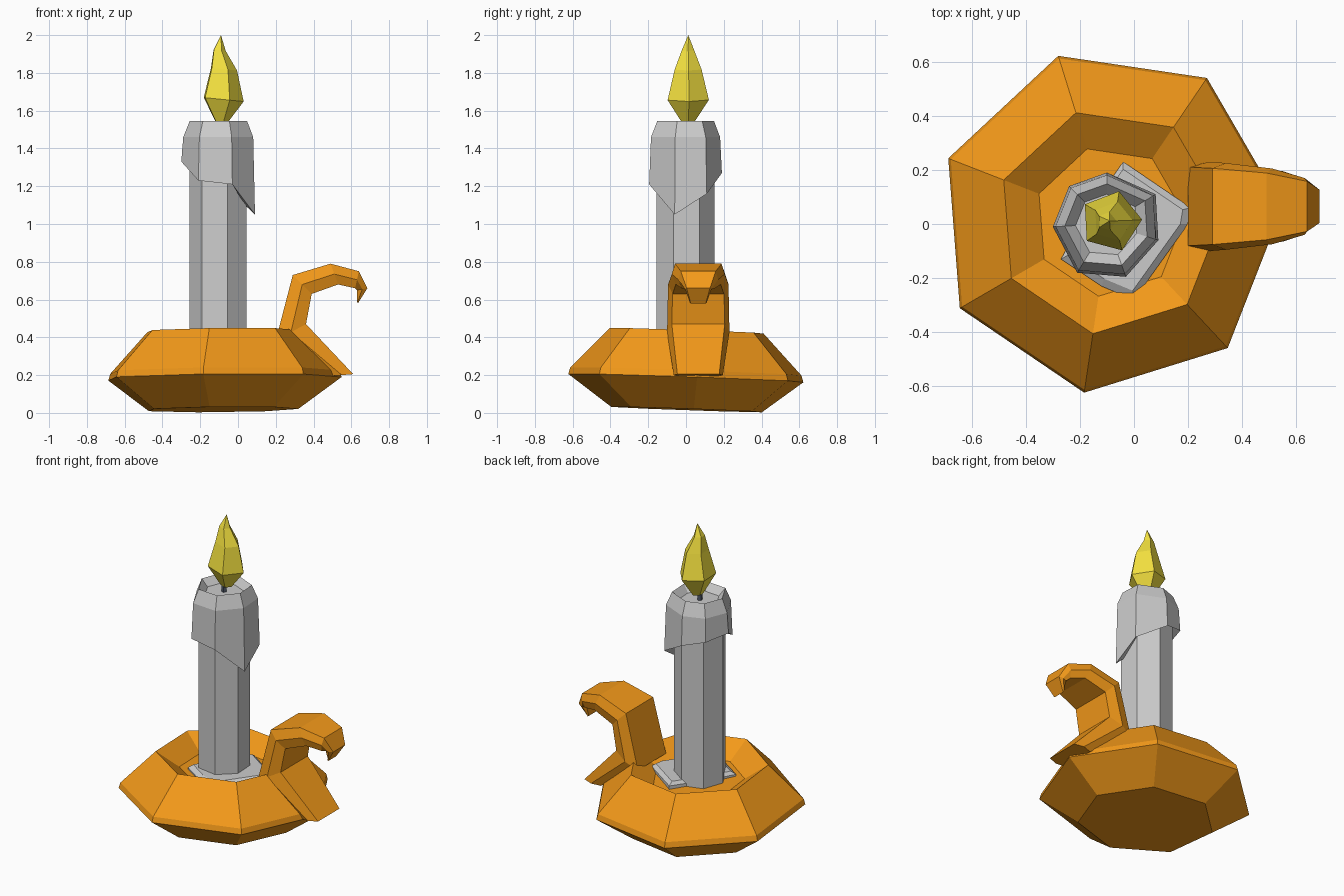
import bpy, bmesh
from math import cos, sin, radians, tau

if "Cube" in bpy.data.objects:
    bpy.data.objects.remove(bpy.data.objects["Cube"])


def material(name, rgb):
    m = bpy.data.materials.new(name)
    m.diffuse_color = (*rgb, 1)
    m.use_nodes = True
    m.node_tree.nodes["Principled BSDF"].inputs["Base Color"].default_value = m.diffuse_color
    return m


def loft(name, rings, mat=None):
    """Skin equal-length rings of points into a closed solid with end caps."""
    bm = bmesh.new()
    loops = [[bm.verts.new(p) for p in ring] for ring in rings]
    n = len(loops[0])
    for a, b in zip(loops, loops[1:]):
        for i in range(n):
            j = (i + 1) % n
            bm.faces.new((a[i], a[j], b[j], b[i]))
    bm.faces.new(loops[0][::-1])
    bm.faces.new(loops[-1])
    bmesh.ops.remove_doubles(bm, verts=bm.verts, dist=0.0005)
    bmesh.ops.recalc_face_normals(bm, faces=bm.faces)
    mesh = bpy.data.meshes.new(name)
    bm.to_mesh(mesh)
    bm.free()
    ob = bpy.data.objects.new(name, mesh)
    bpy.context.collection.objects.link(ob)
    if mat:
        mesh.materials.append(mat)
    return ob


def ring(n, r, z, cx=0, cy=0, start=0, slope_x=0, slope_y=0):
    pts = []
    for i in range(n):
        a = radians(start) + tau * i / n
        x, y = r * cos(a), r * sin(a)
        pts.append((cx + x, cy + y, z + slope_x * x + slope_y * y))
    return pts


def scaled(outline, k, z, cx, cy):
    return [(cx + (x - cx) * k, cy + (y - cy) * k, z) for x, y in outline]


orange = material("orange_metal", (0.9, 0.32, 0.01))
yellow = material("flame_yellow", (0.9, 0.75, 0.05))
dark = material("wick_dark", (0.08, 0.1, 0.14))

# Seven-sided dish, very slightly tilted
dish_profile = [(0.41, 0.018), (0.64, 0.185), (0.63, 0.22),
                (0.42, 0.435), (0.28, 0.34)]
loft("dish", [ring(7, r, z, -0.09, 0.01, 4.4, 0.01, -0.035)
              for r, z in dish_profile], orange)

# Curled handle: (outer x, z), (inner x, z), half width
sections = [
    ((0.49, 0.195), (0.61, 0.205), 0.13),
    ((0.20, 0.385), (0.36, 0.47), 0.165),
    ((0.29, 0.73), (0.39, 0.63), 0.16),
    ((0.49, 0.79), (0.53, 0.68), 0.14),
    ((0.64, 0.75), (0.62, 0.66), 0.105),
    ((0.685, 0.66), (0.63, 0.65), 0.07),
    ((0.635, 0.58), (0.63, 0.59), 0.045),
]
handle = []
for (ox, oz), (ix, iz), w in sections:
    mx, mz, cy = (ox + ix) / 2, (oz + iz) / 2, 0.065
    handle.append([(ox, cy - w * .88, oz), (mx, cy - w, mz), (ix, cy - w * .85, iz),
                   (ix, cy + w * .85, iz), (mx, cy + w, mz), (ox, cy + w * .88, oz)])
loft("handle", handle, orange)

# Candle shaft
loft("candle", [ring(7, 0.157, z, -0.1, -0.005, 29) for z in (0.33, 1.46)])

# Melted wax cap with uneven drips and a hollow top
cap = [(-0.30, -0.01), (-0.24, 0.14), (-0.10, 0.19), (0.08, 0.11),
       (0.09, -0.06), (-0.03, -0.195), (-0.21, -0.18)]
drips = [1.33, 1.31, 1.27, 1.16, 1.05, 1.21, 1.23]
cx, cy = -0.10, 0.0
under = [(x, y, z + 0.05) for (x, y, _), z in zip(scaled(cap, 0.72, 0, cx, cy), drips)]
lip = [(x, y, z) for (x, y), z in zip(cap, drips)]
loft("wax_cap", [under, lip, scaled(cap, 0.95, 1.46, cx, cy),
                 scaled(cap, 0.78, 1.545, cx, cy), scaled(cap, 0.58, 1.50, cx, cy)])

# Spilled wax pool on the dish floor
pool = [(-0.04, 0.23), (0.21, 0.06), (0.20, 0.0), (0.0, -0.28),
        (-0.12, -0.23), (-0.27, -0.13), (-0.2, 0.0)]
loft("wax_pool", [scaled(pool, 1, 0.33, -0.04, 0), scaled(pool, 1, 0.355, -0.04, 0),
                  scaled(pool, 0.88, 0.375, -0.04, 0)])

# Wick
loft("wick", [ring(5, 0.017, z, -0.1, 0.0) for z in (1.48, 1.62)], dark)

# Five-sided flame leaning to a point
flame_rings = [(0.035, 1.54, -0.09, 0.01, 0), (0.115, 1.66, -0.085, 0.01, 0),
               (0.075, 1.82, -0.08, 0.01, 0), (0.035, 1.92, -0.10, 0.01, 0),
               (0.0, 2.0, -0.09, 0.012, 0)]
loft("flame", [ring(5, r, z, x, y, s + 3, -0.1) for r, z, x, y, s in flame_rings], yellow)
